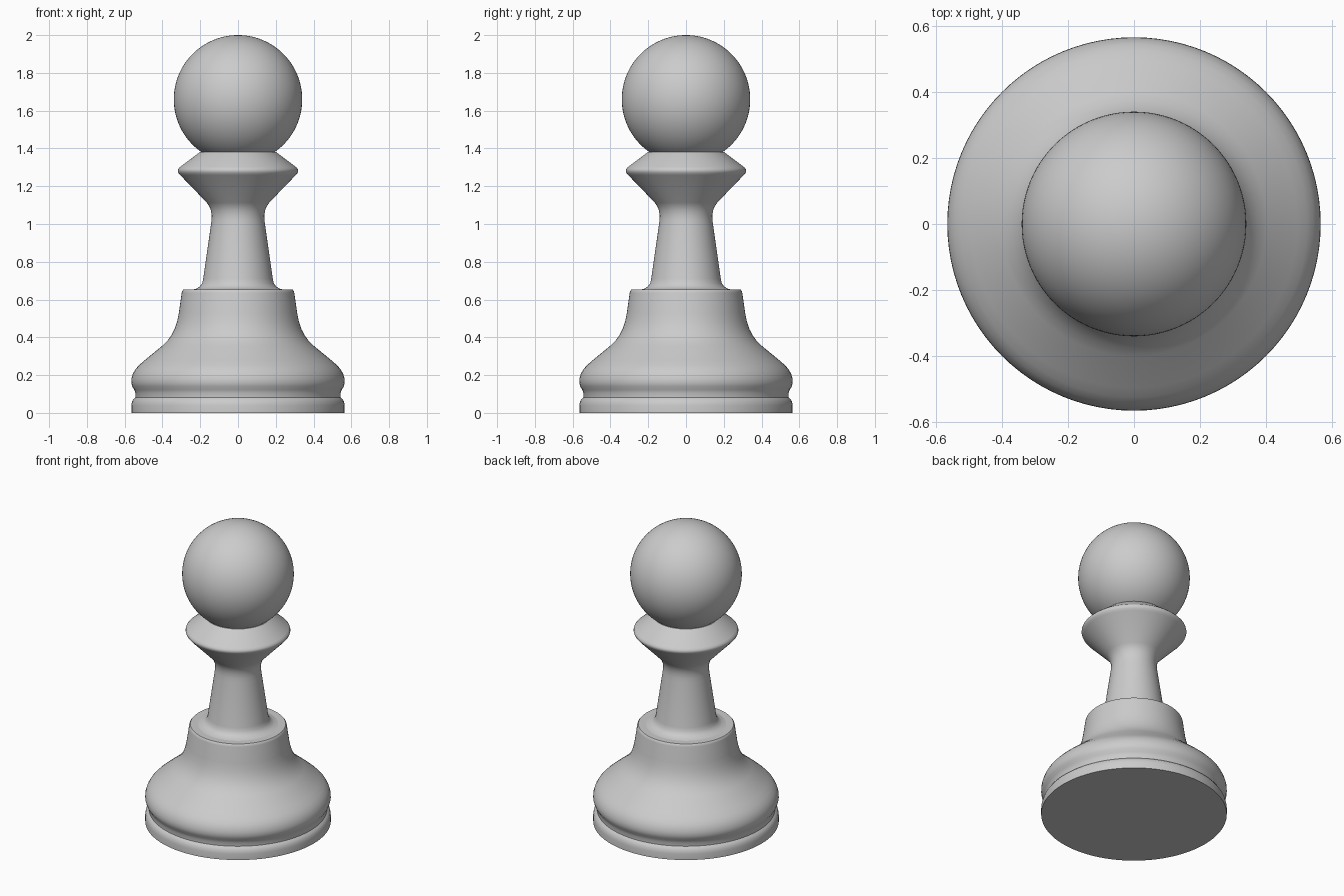
import bpy
import math

cube = bpy.data.objects.get("Cube")
if cube:
    bpy.data.objects.remove(cube)

SEGMENTS = 96

grey = bpy.data.materials.new("light grey")
grey.use_nodes = True
colour = (0.6, 0.6, 0.6, 1)
grey.diffuse_color = colour
grey.node_tree.nodes["Principled BSDF"].inputs["Base Color"].default_value = colour


def finish(obj, angle):
    obj.data.materials.append(grey)
    bpy.ops.object.select_all(action="DESELECT")
    obj.select_set(True)
    bpy.context.view_layer.objects.active = obj
    bpy.ops.object.shade_smooth_by_angle(angle=math.radians(angle))


def lathe(name, profile):
    """Turn a (radius, height) profile around z and cap both ends."""
    verts, faces = [], []
    for r, z in profile:
        for i in range(SEGMENTS):
            a = math.tau * i / SEGMENTS
            verts.append((r * math.cos(a), r * math.sin(a), z))
    for k in range(len(profile) - 1):
        low, high = k * SEGMENTS, (k + 1) * SEGMENTS
        for i in range(SEGMENTS):
            j = (i + 1) % SEGMENTS
            faces.append((low + i, low + j, high + j, high + i))
    faces.append(tuple(reversed(range(SEGMENTS))))
    faces.append(tuple(range(len(verts) - SEGMENTS, len(verts))))
    mesh = bpy.data.meshes.new(name)
    mesh.from_pydata(verts, [], faces)
    obj = bpy.data.objects.new(name, mesh)
    bpy.context.collection.objects.link(obj)
    finish(obj, 35)


# Foot ring, rounding in towards the groove
lathe("foot_ring", [(0.565, 0), (0.565, 0.04), (0.561, 0.06), (0.552, 0.074), (0.542, 0.082)])

# Bell-shaped base with a flat shoulder
lathe("bell_base", [
    (0.542, 0.082), (0.543, 0.105), (0.549, 0.122), (0.56, 0.14), (0.565, 0.16),
    (0.564, 0.182), (0.557, 0.206), (0.544, 0.23), (0.524, 0.252), (0.495, 0.278),
    (0.40, 0.356), (0.373, 0.383), (0.352, 0.412), (0.335, 0.445), (0.322, 0.485),
    (0.313, 0.53), (0.298, 0.635), (0.296, 0.645), (0.29, 0.652)])

# Tapered stem with a fillet at its foot, flaring into the collar
lathe("stem_and_collar", [
    (0.245, 0.652), (0.222, 0.657), (0.203, 0.668), (0.19, 0.686), (0.184, 0.71),
    (0.144, 0.99), (0.14, 1.02), (0.139, 1.045), (0.143, 1.07), (0.151, 1.092),
    (0.165, 1.113), (0.305, 1.258), (0.315, 1.27), (0.319, 1.281),
    (0.317, 1.291), (0.307, 1.302), (0.2, 1.382)])

# Ball head
bpy.ops.mesh.primitive_uv_sphere_add(segments=SEGMENTS, ring_count=48, radius=0.34, location=(0, 0, 1.66))
head = bpy.context.object
head.name = "ball_head"
finish(head, 60)
